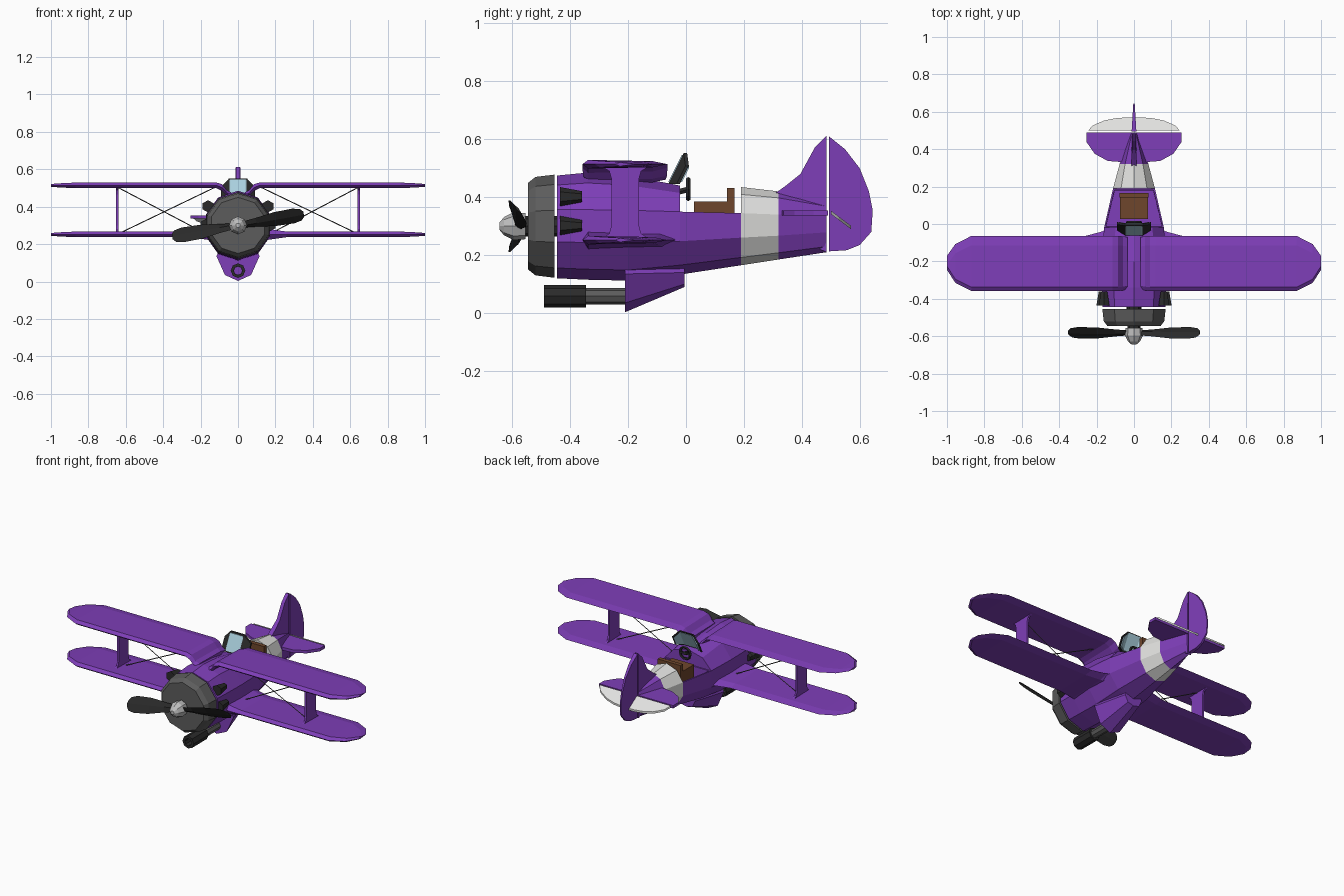
import bpy, bmesh, math
from mathutils import Vector

if "Cube" in bpy.data.objects:
    bpy.data.objects.remove(bpy.data.objects["Cube"])


def material(name, r, g, b):
    m = bpy.data.materials.new(name)
    m.diffuse_color = [((c / 255 + 0.055) / 1.055) ** 2.4 for c in (r, g, b)] + [1]
    m.use_nodes = True
    m.node_tree.nodes["Principled BSDF"].inputs["Base Color"].default_value = m.diffuse_color
    return m


PURPLE = material("purple paint", 126, 62, 184)
WHITE = material("off white", 226, 226, 224)
GREY = material("engine grey", 92, 92, 92)
BLACK = material("dark rubber", 42, 42, 42)
SILVER = material("spinner silver", 190, 190, 190)
BROWN = material("seat leather", 110, 70, 44)
GLASS = material("glass blue", 170, 208, 222)


def finish(name, bm, mat):
    bmesh.ops.recalc_face_normals(bm, faces=bm.faces[:])
    me = bpy.data.meshes.new(name)
    bm.to_mesh(me)
    bm.free()
    me.materials.append(mat)
    ob = bpy.data.objects.new(name, me)
    bpy.context.collection.objects.link(ob)
    return ob


def loft_bm(rings, wrap=False):
    """Skin a list of equal-length rings; cap the ends, or join last to first."""
    bm = bmesh.new()
    vs = [[bm.verts.new(p) for p in ring] for ring in rings]
    n = len(vs[0])
    pairs = list(zip(vs, vs[1:])) + ([(vs[-1], vs[0])] if wrap else [])
    for a, b in pairs:
        for i in range(n):
            j = (i + 1) % n
            bm.faces.new((a[i], a[j], b[j], b[i]))
    if not wrap:
        bm.faces.new(vs[0])
        bm.faces.new(vs[-1])
    return bm


def loft(name, rings, mat, wrap=False):
    return finish(name, loft_bm(rings, wrap), mat)


def lathe(name, prof, mat, sides, x=0, z=0.3, wrap=False):
    """Turn (y, radius) points about a lengthwise axis, one corner straight up."""
    ang = [2 * math.pi * i / sides for i in range(sides)]
    return loft(name, [[(x + r * math.sin(a), y, z + r * math.cos(a)) for a in ang]
                       for y, r in prof], mat, wrap)


def rod(name, a, b, r, mat, sides=6):
    a, b = Vector(a), Vector(b)
    q = (b - a).to_track_quat('Z', 'Y')
    ring = [q @ Vector((r * math.cos(t), r * math.sin(t), 0))
            for t in (2 * math.pi * i / sides for i in range(sides))]
    return loft(name, [[p + v for v in ring] for p in (a, b)], mat)


def box(name, x, y, z, mat):
    return loft(name, [[(x[0], v, z[0]), (x[1], v, z[0]), (x[1], v, z[1]), (x[0], v, z[1])]
                       for v in y], mat)


# ---- fuselage: ten-sided sections ----
def section(y, top, bot, w, sh):
    low, mid, up = bot + .53 * (sh - bot), bot + .15 * (sh - bot), sh + .72 * (top - sh)
    half = [(w, sh), (w, low), (.62 * w, mid)]
    pts = [(0, top), (.62 * w, up)] + half + [(0, bot)]
    pts += [(-a, b) for a, b in reversed(half)] + [(-.62 * w, up)]
    return [(a, y, b) for a, b in pts]


dash = section(-.02, .44, .133, .16, .35)
rear = section(.19, .435, .165, .112, .345)
band_end = section(.32, .42, .185, .077, .34)
loft("nose_body", [section(-.445, .475, .12, .169, .358), section(-.34, .485, .115, .172, .357),
                   section(-.2, .475, .112, .172, .355), dash], PURPLE)
loft("tail_band", [rear, band_end], WHITE)
loft("tail_cone", [band_end, section(.485, .38, .21, .018, .34)], PURPLE)

# open cockpit tub
bm = loft_bm([dash[2:9], rear[2:9]])
bmesh.ops.recalc_face_normals(bm, faces=bm.faces[:])
rim = [f for f in bm.faces if f.normal.z > .9]
bmesh.ops.inset_region(bm, faces=rim, thickness=.012)
bmesh.ops.inset_region(bm, faces=rim, thickness=.002)
bmesh.ops.translate(bm, verts=rim[0].verts[:], vec=(0, 0, -.09))
finish("cockpit_tub", bm, PURPLE)

# ---- engine, propeller ----
lathe("engine_cowl", [(-.545, .15), (-.52, .17), (-.455, .178)], GREY, 10)
lathe("propeller_shaft", [(-.565, .035), (-.44, .035)], BLACK, 8)
lathe("spinner", [(-.645, .012), (-.628, .032), (-.595, .048), (-.555, .045)], SILVER, 8)
tilt, pitch = math.radians(9.7), math.radians(38)
for k, side in enumerate((1, -1)):
    d = Vector((math.cos(tilt), 0, math.sin(tilt))) * side
    u = Vector((-math.sin(tilt), 0, math.cos(tilt))) * side
    c = u * math.cos(pitch) + Vector((0, -math.sin(pitch), 0))
    n = d.cross(c)
    rings = []
    for r, w, t in ((.02, .04, .02), (.1, .06, .016), (.2, .095, .014),
                    (.3, .1, .012), (.34, .08, .01), (.357, .035, .008)):
        o = Vector((0, -.582, .3)) + d * r
        rings.append([o + c * w / 2, o + n * t / 2, o - c * w / 2, o - n * t / 2])
    loft(f"propeller_blade_{k + 1}", rings, BLACK)

# side exhaust scoops
for s in (1, -1):
    for x, z in ((.16, .402), (.172, .302)):
        lathe(f"exhaust_{'right' if s > 0 else 'left'}_{z}",
              [(-.435, .033), (-.36, .019)], BLACK, 6, x * s, z)

# ---- wings ----
# span stations: x, leading y, trailing y, mid z, thickness
TIP = [(.87, -.358, -.064, 0, .03), (.955, -.315, -.107, 0, .022), (1, -.245, -.17, 0, .015)]
UPPER = [(.035, -.35, -.07, -.053, .03), (.06, -.355, -.066, -.04, .03),
         (.085, -.358, -.064, -.012, .036), (.115, -.358, -.064, 0, .03)] + TIP
LOWER = [(.1, -.358, -.005, 0, .085), (.17, -.358, -.04, 0, .055),
         (.26, -.358, -.064, 0, .03)] + TIP


def airfoil(x, le, te, z, t):
    return [(x, le, z), (x, le + .02, z + t / 2), (x, te - .05, z + t * .35), (x, te, z),
            (x, te - .05, z - t * .35), (x, le + .02, z - t / 2)]


for s, side in ((1, "right"), (-1, "left")):
    for name, z0, stations in (("upper", .514, UPPER), ("lower", .252, LOWER)):
        loft(f"{name}_wing_{side}", [airfoil(x * s, a, b, z0 + dz, t)
                                     for x, a, b, dz, t in stations], PURPLE)
    # flared strut between the wings
    edge = [(.255, .085), (.275, .055), (.3, .048), (.465, .048), (.49, .055), (.508, .085)]
    out = [(-.21 - w, z) for z, w in edge] + [(-.21 + w, z) for z, w in reversed(edge)]
    loft(f"wing_strut_{side}", [[(s * (.645 + h), y, z) for y, z in out] for h in (-.006, .006)],
         PURPLE)
    # crossed bracing wires
    rod(f"wire_a_{side}", (s * .64, -.21, .502), (s * .18, -.21, .26), .0028, GREY, 4)
    rod(f"wire_b_{side}", (s * .64, -.21, .255), (s * .12, -.21, .505), .0028, GREY, 4)

# ---- tail ----
fin = [(.31, .415), (.345, .44), (.395, .48), (.445, .572), (.485, .612), (.485, .21), (.4, .25)]
loft("tail_fin", [[(s * (.011 if z > .45 else .014), y, z) for y, z in fin] for s in (-1, 1)],
     PURPLE)
rudder = [(.494, .61), (.55, .565), (.6, .5), (.632, .42), (.645, .355), (.64, .28),
          (.6, .235), (.555, .217), (.494, .213)]
loft("rudder", [[(s * (.013 - .06 * (y - .49)), y, z) for y, z in rudder] for s in (-1, 1)],
     PURPLE)


def mirrored(pts):
    return pts + [(-x, y) for x, y in reversed(pts)]


stab = mirrored([(.05, .33), (.14, .337), (.21, .375), (.255, .44), (.255, .49)])
loft("tailplane", [[(x, y, .345 + h) for x, y in stab] for h in (-.009, .009)], PURPLE)
elev = mirrored([(.04, .57), (.1, .565), (.16, .553), (.22, .527), (.245, .5)])
loft("elevator", [[(x, y, .348 - .75 * (y - .5) + h) for x, y in elev] for h in (-.006, .006)],
     WHITE)

# ---- belly scoop and hollow gun tube ----
def belly(y, a, b, top, mid, bot):
    return [(-a, y, top), (-b, y, mid), (0, y, bot), (b, y, mid), (a, y, top),
            (a * .8, y, top + .05), (-a * .8, y, top + .05)]


loft("belly_scoop", [belly(-.21, .115, .07, .135, .035, .003),
                     belly(-.005, .06, .04, .14, .1, .09)], PURPLE)
lathe("gun_muzzle", [(-.49, .039), (-.345, .039), (-.345, .023), (-.49, .023)], BLACK, 8,
      0, .058, True)
lathe("gun_barrel", [(-.35, .028), (-.2, .028), (-.2, .022), (-.35, .022)], GREY, 8,
      0, .058, True)

# ---- cockpit fittings ----
box("seat_base", (-.075, .075), (.028, .145), (.25, .385), BROWN)
box("seat_back", (-.078, .078), (.142, .167), (.25, .432), BROWN)
bpy.ops.mesh.primitive_torus_add(location=(0, .008, .428), rotation=(math.pi / 2, 0, 0),
                                 major_radius=.036, minor_radius=.008,
                                 major_segments=10, minor_segments=5)
wheel = bpy.context.object
wheel.name = "steering_wheel"
wheel.data.materials.append(BLACK)
rod("steering_column", (0, -.04, .415), (0, .012, .428), .011, BLACK)
box("steering_spoke", (-.034, .034), (.004, .012), (.423, .433), BLACK)


# bowed three-panel windscreen, glass slightly proud of its dark frame
def screen(name, k, t, mat):
    rings = []
    for x, h in ((-.09, .068), (-.047, .112), (.047, .112), (.09, .068)):
        lo, hi = .005 + (1 - k) * .06, h - (1 - k) * .05
        back = .028 if abs(x) > .05 else 0
        rings.append([(x * k, -.058 + back + u * .5 + d, .44 + u)
                      for u, d in ((lo, -t), (hi, -t), (hi, t), (lo, t))])
    loft(name, rings, mat)


screen("windscreen_frame", 1, .006, BLACK)
screen("windscreen_glass", .88, .0095, GLASS)
